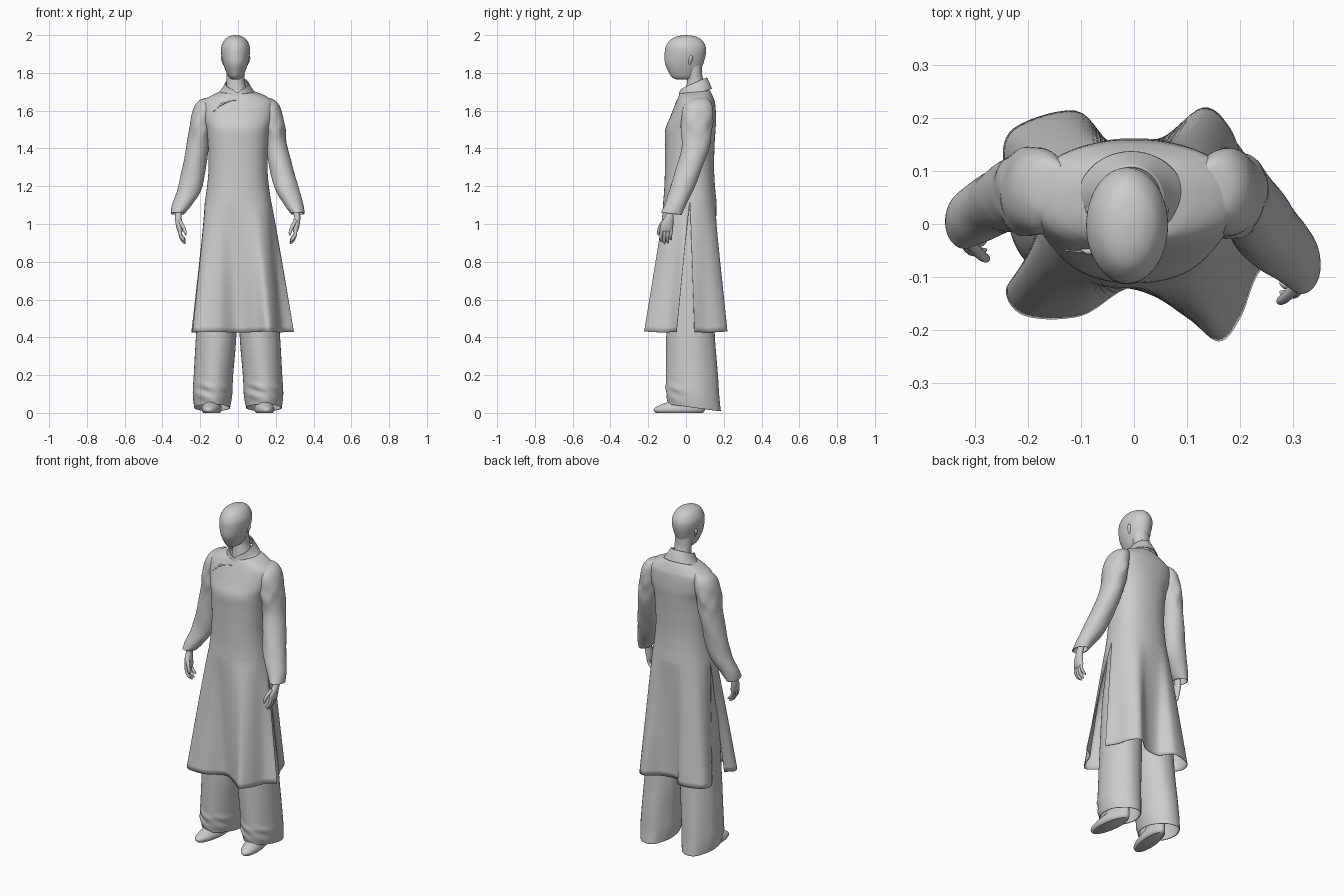
import bpy
from math import sin, cos, pi, exp
from mathutils import Vector

if "Cube" in bpy.data.objects:
    bpy.data.objects.remove(bpy.data.objects["Cube"])


def spline(pts, steps):
    """Catmull-Rom through tuples of any length."""
    out = []
    for i in range(len(pts) - 1):
        a, b = pts[max(i - 1, 0)], pts[i]
        c, d = pts[i + 1], pts[min(i + 2, len(pts) - 1)]
        for k in range(steps):
            t = k / steps
            out.append(tuple(
                0.5 * (2*q + (r - p)*t + (2*p - 5*q + 4*r - s)*t*t + (3*q - p - 3*r + s)*t**3)
                for p, q, r, s in zip(a, b, c, d)))
    out.append(tuple(pts[-1]))
    return out


def skin(name, sheets, closed=True, caps=(False, False), thick=0, angle=50):
    """Mesh from one or more sheets of point rows; touching points are welded."""
    verts, faces = [], []
    for rows in sheets:
        n, o = len(rows[0]), len(verts)
        verts += [p for r in rows for p in r]
        faces += [(o + i*n + j, o + i*n + (j + 1) % n, o + (i + 1)*n + (j + 1) % n, o + (i + 1)*n + j)
                  for i in range(len(rows) - 1) for j in range(n if closed else n - 1)]
        if caps[0]:
            faces.append(tuple(range(o, o + n))[::-1])
        if caps[1]:
            faces.append(tuple(range(o + (len(rows) - 1)*n, o + len(rows)*n)))
    me = bpy.data.meshes.new(name)
    me.from_pydata(verts, [], faces)
    ob = bpy.data.objects.new(name, me)
    bpy.context.collection.objects.link(ob)
    bpy.ops.object.select_all(action='DESELECT')
    bpy.context.view_layer.objects.active = ob
    ob.select_set(True)
    bpy.ops.object.mode_set(mode='EDIT')
    bpy.ops.mesh.select_all(action='SELECT')
    bpy.ops.mesh.remove_doubles(threshold=1e-5)
    bpy.ops.mesh.normals_make_consistent(inside=False)
    bpy.ops.object.mode_set(mode='OBJECT')
    bpy.ops.object.shade_smooth_by_angle(angle=angle*pi/180)
    if thick:
        m = ob.modifiers.new("cloth", 'SOLIDIFY')
        m.thickness, m.offset = thick, 0
    return ob


def sup(v, e):
    return (1 if v > 0 else -1) * abs(v)**(2/e)


def oval(ring, th, e=2, k=1):
    """Ring = centre x, front y, back y, z, half width, lift of the front."""
    cx, yf, yb, z, rx, lift = ring
    s = sup(sin(th), e)
    return (cx + rx*k*sup(cos(th), e), (yf + yb)/2 + (yb - yf)/2*k*s, z - lift*s)


def loft(name, rings, n=48, steps=6, e=2, fold=None, notch=0, **kw):
    rows = []
    for r in spline(rings, steps):
        row = []
        for j in range(n):
            th = 2*pi*j/n
            x, y, z = oval(r, th, e, 1 + (fold(th, r[3]) if fold else 0))
            row.append((x, y, z - notch*exp(-((th - 1.5*pi)/.3)**2)))
        rows.append(row)
    return skin(name, [rows], **kw)


def tube(name, path, n=10, steps=5):
    """Round tube along points (x, y, z, radius)."""
    pts = spline(path, steps)
    rows = []
    for i, p in enumerate(pts):
        d = Vector(pts[min(i + 1, len(pts) - 1)][:3]) - Vector(pts[max(i - 1, 0)][:3])
        u = d.cross(Vector((0.3, 1, 0.1))).normalized()
        v = d.cross(u).normalized()
        rows.append([Vector(p[:3]) + p[3]*(u*cos(2*pi*j/n) + v*sin(2*pi*j/n)) for j in range(n)])
    return skin(name, [rows], caps=(True, True), angle=60)


HX = -0.013
# head, neck and ears
loft("head", [(HX, -.05, .03, 1.765, .02, 0), (HX, -.076, .06, 1.778, .036, 0),
              (HX, -.095, .075, 1.81, .052, 0), (HX, -.111, .092, 1.85, .066, 0),
              (HX, -.113, .105, 1.90, .076, 0), (HX, -.107, .104, 1.94, .075, 0),
              (HX, -.083, .083, 1.975, .058, 0), (HX, -.048, .05, 1.993, .034, 0),
              (HX, -.005, .005, 2.0, .004, 0)], caps=(True, True))
loft("neck", [(HX, -.01, .085, 1.85, .05, 0), (HX, .005, .086, 1.79, .048, 0),
              (HX, .005, .096, 1.75, .048, 0), (-.005, -.005, .115, 1.68, .06, 0)])
for s, side in ((-1, "left"), (1, "right")):
    x = HX + s*.063
    tube(side + "_ear", [(x - s*.004, .015, 1.84, .004), (x, .02, 1.855, .008),
                         (x + s*.006, .026, 1.878, .010), (x + s*.006, .028, 1.892, .004)])

# stand collar dipping to a notch in front
loft("collar", [(-.005, -.045, .135, 1.685, .10, -.03), (-.005, -.038, .122, 1.712, .077, -.036),
                (-.005, -.033, .108, 1.743, .06, -.032)], n=64, notch=.015, thick=.005)

# tunic: front and back halves, welded above the waist and split below,
# flaring into a folded hem
WAIST = (0, -.119, .16, 1.12, .174, 0)
BODY = [(-.005, -.035, .118, 1.70, .075, -.012), (0, -.035, .13, 1.69, .115, -.008),
        (0, -.042, .145, 1.665, .165, 0), (0, -.055, .153, 1.635, .19, 0),
        (0, -.085, .158, 1.56, .184, 0), (0, -.108, .155, 1.50, .165, 0),
        (0, -.109, .15, 1.42, .157, 0), (0, -.110, .147, 1.30, .154, 0),
        (0, -.113, .152, 1.20, .162, 0), WAIST]
HEMS = [(1, [(-.20, -.075), (-.24, -.125), (-.205, -.172), (-.10, -.172), (0, -.118),
             (.10, -.175), (.16, -.22), (.20, -.175), (.235, -.09), (.295, -.05)]),
        (-1, [(-.215, .06), (-.245, .115), (-.225, .18), (-.11, .212), (-.04, .15),
              (.05, .16), (.13, .218), (.18, .18), (.21, .10), (.24, .045)])]
halves = []
for sgn, hem in HEMS:
    curve = spline(hem, 7)
    angles = [pi + sgn*pi*j/(len(curve) - 1) for j in range(len(curve))]
    rows = [[oval(r, th, 2.3) for th in angles] for r in spline(BODY, 5)]
    for i in range(1, 25):
        s = i/24
        row = []
        for (x, y, z), (hx, hy) in zip(rows[len(BODY)*5 - 5], curve):
            zh = .425 + .06*abs(.12 + sgn*hy)
            row.append((x + (hx - x)*s**.95, y + (hy - y)*s**.95, z + (zh - z)*s))
        rows.append(row)
    halves.append(rows)
tunic = skin("tunic", halves, closed=False, thick=.003, angle=60)

# diagonal front closure with a knot, laid on the tunic surface
bpy.context.view_layer.update()


def on_front(x, z):
    hit, loc, _, _ = tunic.ray_cast(Vector((x, -1, z)), Vector((0, 1, 0)))
    return loc if hit else Vector((x, -.05, z))


seam = [on_front(-.005 - .125*t/12, 1.655 - .06*(t/12)**2) for t in range(13)]
tube("closure_seam", [(*p, .0025) for p in seam], n=6, steps=2)
p = on_front(-.085, 1.635)
tube("closure_knot", [(p.x - .014, p.y + .002, p.z - .008, .003), (p.x, p.y - .003, p.z, .006),
                      (p.x + .014, p.y, p.z + .008, .003)], n=8)


# sleeves with soft creases
def crease(th, z):
    a = .05*exp(-((z - 1.51)/.07)**2) + .02*exp(-((z - 1.25)/.12)**2)
    return a*sin(3*th + 34*z) + .5*a*sin(5*th - 50*z)


loft("left_sleeve", [(-.14, .04, .105, 1.668, .02, 0), (-.162, .012, .125, 1.652, .042, 0),
                     (-.178, -.015, .14, 1.61, .056, 0), (-.195, -.02, .14, 1.52, .06, 0),
                     (-.215, -.012, .13, 1.40, .058, 0), (-.252, -.015, .10, 1.20, .062, 0),
                     (-.298, -.035, .07, 1.10, .05, 0), (-.32, -.045, .055, 1.055, .034, .006)],
     fold=crease, caps=(True, False), thick=.004)
loft("right_sleeve", [(.135, .04, .105, 1.668, .02, 0), (.155, .012, .125, 1.652, .042, 0),
                      (.17, -.015, .14, 1.61, .055, 0), (.187, -.025, .138, 1.52, .058, 0),
                      (.205, -.022, .12, 1.40, .057, 0), (.255, -.08, .045, 1.20, .062, 0),
                      (.297, -.112, -.002, 1.10, .048, 0), (.316, -.13, -.025, 1.055, .034, .006)],
     fold=crease, caps=(True, False), thick=.004)

# hands: palm, four fingers fanned front to back, thumb
for side, s, wx, wy in (("left", -1, .315, -.005), ("right", 1, .312, -.085)):
    loft(side + "_palm", [(s*(wx - .02), wy - .015, wy + .025, 1.13, .018, 0),
                          (s*wx, wy - .022, wy + .02, 1.05, .017, 0),
                          (s*(wx - .003), wy - .048, wy + .018, 1.00, .018, 0),
                          (s*(wx - .008), wy - .052, wy + .014, .965, .014, 0),
                          (s*(wx - .01), wy - .044, wy + .006, .955, .006, 0)],
         n=20, caps=(True, True))
    for k in range(4):
        y = wy - .043 + .017*k
        drop = (.058, .07, .066, .05)[k]
        tube(side + "_finger", [(s*(wx - .006), y, .975, .009), (s*(wx - .01), y - .004, .97 - drop*.5, .0085),
                                (s*(wx - .026), y - .004, .97 - drop*.9, .008),
                                (s*(wx - .036), y, .97 - drop*1.08, .003)])
    tube(side + "_thumb", [(s*(wx - .005), wy - .03, 1.02, .011), (s*(wx - .025), wy - .052, .985, .010),
                           (s*(wx - .036), wy - .06, .955, .008), (s*(wx - .038), wy - .06, .94, .003)])


# wide trousers with lengthwise folds and wrinkles pooling at the ankle
def drape(th, z):
    front = max(0, -sin(th))
    return (.03*max(0, 1 - z)*sin(4*th + 1 + 2*z) + .012*sin(7*th)*max(0, .6 - z)
            + .05*front*exp(-((z - .10)/.05)**2)*sin(90*z + 4*cos(th))*cos(2*th + 1))


for side, s in (("left", -1), ("right", 1)):
    loft(side + "_trouser_leg", [(s*.075, -.08, .12, 1.15, .075, 0), (s*.085, -.09, .13, .95, .088, 0),
                                 (s*.10, -.095, .135, .75, .098, 0), (s*.115, -.10, .148, .42, .103, 0),
                                 (s*.13, -.10, .165, .2, .1, .005), (s*.135, -.10, .172, .10, .1, .015),
                                 (s*.137, -.088, .18, .027, .09, .018)],
         n=64, steps=9, fold=drape, e=2.2, thick=.004)
    # shoe, toe turned slightly outward
    shoe = loft(side + "_shoe", [(0, -.16, .09, 0, .042, 0), (0, -.172, .10, .012, .05, 0),
                                 (0, -.165, .10, .028, .05, 0), (0, -.125, .10, .048, .043, 0),
                                 (0, -.07, .10, .07, .036, 0), (0, -.03, .10, .13, .033, 0)],
                caps=(True, True), n=32)
    shoe.location.x = s*.135
    shoe.rotation_euler.z = s*.12
